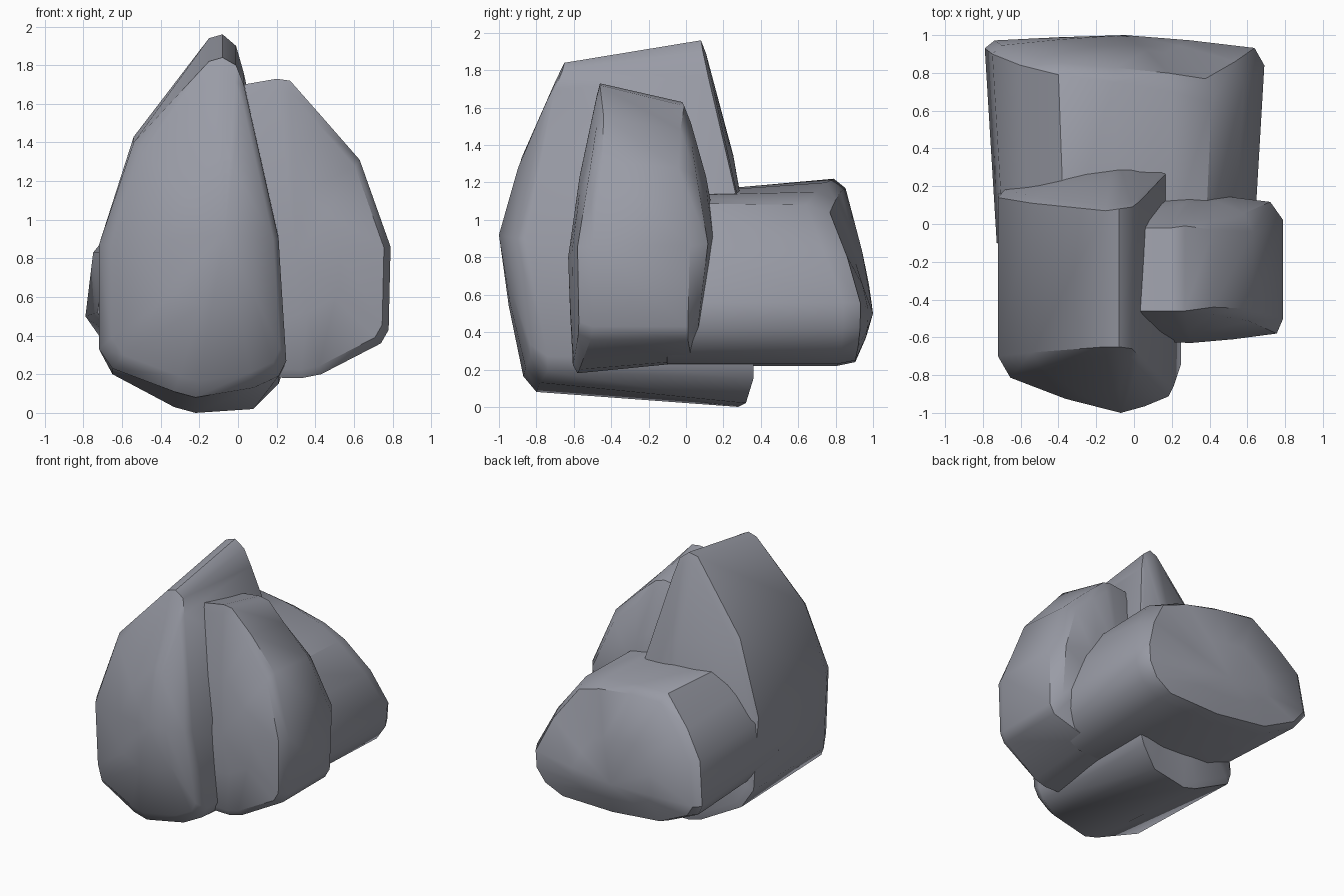
import bpy, bmesh
from mathutils import Vector

if "Cube" in bpy.data.objects:
    bpy.data.objects.remove(bpy.data.objects["Cube"])

# Blue-grey stone
stone = bpy.data.materials.new("stone")
stone.diffuse_color = (.32, .33, .38, 1)
stone.use_nodes = True
stone.node_tree.nodes["Principled BSDF"].inputs["Base Color"].default_value = stone.diffuse_color


def rock(name, outline, front, back, taper=1.0):
    """Loft a rock along y. outline rows: x, z front, z back, y front, y back.
    front/back: (hub point, cap scale, (y blend at bottom, middle, top))."""
    bm = bmesh.new()
    f_side = [Vector((x * taper, yf, zf)) for x, zf, zb, yf, yb in outline]
    b_side = [Vector((x, yb, zb)) for x, zf, zb, yf, yb in outline]

    def cap(ring, end):
        hub, s, (low, mid, high) = Vector(end[0]), end[1], end[2]
        top, bottom = max(p.z for p in ring), min(p.z for p in ring)
        pts = []
        for p in ring:
            if p.z > hub.z:
                t = mid + (high - mid) * (p.z - hub.z) / (top - hub.z)
            else:
                t = mid + (low - mid) * (hub.z - p.z) / (hub.z - bottom)
            pts.append(Vector((hub.x + (p.x - hub.x) * s,
                               p.y + (hub.y - p.y) * t,
                               hub.z + (p.z - hub.z) * s)))
        return pts

    def bulge(ring, end):
        hub = Vector(end[0])
        return [Vector((hub.x + (p.x - hub.x) * .5,
                        hub.y + (p.y - hub.y) * .4,
                        hub.z + (p.z - hub.z) * .5)) for p in ring]

    f_cap, b_cap = cap(f_side, front), cap(b_side, back)
    rings = [bulge(f_cap, front), f_cap, f_side, b_side, b_cap, bulge(b_cap, back)]
    rings = [[bm.verts.new(p) for p in r] for r in rings]
    n = len(outline)
    for a, b in zip(rings, rings[1:]):
        for i in range(n):
            j = (i + 1) % n
            bm.faces.new((a[i], a[j], b[j], b[i]))
    for ring, end in ((rings[0], front), (rings[-1], back)):
        hub = bm.verts.new(end[0])
        for i in range(n):
            bm.faces.new((ring[i], ring[(i + 1) % n], hub))
    bmesh.ops.recalc_face_normals(bm, faces=bm.faces)
    mesh = bpy.data.meshes.new(name)
    bm.to_mesh(mesh)
    bm.free()
    mesh.materials.append(stone)
    ob = bpy.data.objects.new(name, mesh)
    bpy.context.collection.objects.link(ob)
    bpy.ops.object.select_all(action='DESELECT')
    ob.select_set(True)
    bpy.context.view_layer.objects.active = ob
    bpy.ops.object.shade_smooth_by_angle(angle=0.7)
    return ob


# Tall rock with the peak, front left
rock("tall_rock", [
    (-.15, 1.82, 1.94, -.65, .07), (-.08, 1.84, 1.96, -.65, .08),
    (-.01, 1.80, 1.90, -.66, .09), (.03, 1.70, 1.76, -.70, .12),
    (.21, .90, .95, -.86, .31),
    (.25, .27, .27, -.74, .36), (.21, .19, .15, -.74, .36),
    (.08, .13, .02, -.78, .32), (-.22, .08, .00, -.80, .28),
    (-.33, .11, .03, -.80, .28), (-.65, .23, .20, -.73, .25),
    (-.72, .33, .33, -.66, .20), (-.72, .87, .87, -.70, .14),
    (-.54, 1.40, 1.43, -.68, .11),
], ((-.07, -1.0, .92), .9, (.35, .38, .13)), ((-.1, .35, .8), .94, (.2, .2, .1)))

# Medium rock, front right
rock("medium_rock", [
    (-.20, 1.66, 1.58, -.46, -.02), (.20, 1.73, 1.63, -.46, -.02),
    (.27, 1.72, 1.61, -.46, -.01), (.42, 1.55, 1.48, -.44, -.03),
    (.63, 1.31, 1.28, -.45, -.04), (.79, .86, .86, -.50, .02),
    (.78, .43, .43, -.50, .01), (.74, .36, .36, -.51, .01),
    (.43, .20, .25, -.57, .03), (.33, .18, .24, -.58, .03),
    (-.20, .19, .24, -.58, .03), (-.30, .90, .90, -.55, .04),
], ((.3, -.63, .8), .93, (.5, .65, .1)), ((.3, .16, .95), .86, (.3, .75, .2)))

# Low wide rock at the back
rock("low_rock", [
    (-.60, 1.02, 1.02, -.10, .84), (-.40, 1.14, 1.22, -.10, .79),
    (-.10, 1.14, 1.20, -.10, .75), (.20, 1.13, 1.15, -.10, .70),
    (.41, 1.09, 1.08, -.10, .64),
    (.58, .86, .83, -.10, .74), (.69, .56, .56, -.10, .84),
    (.68, .42, .42, -.10, .84), (.61, .31, .31, -.10, .83),
    (.46, .23, .23, -.10, .81), (.00, .22, .22, -.10, .81),
    (-.45, .27, .27, -.10, .84), (-.72, .40, .40, -.10, .88),
    (-.79, .52, .50, -.10, .93), (-.75, .83, .83, -.10, .90),
], ((-.05, -.15, .65), .9, (.5, .5, .5)), ((-.05, 1.0, .5), .93, (.5, .6, .3)),
    taper=.92)
